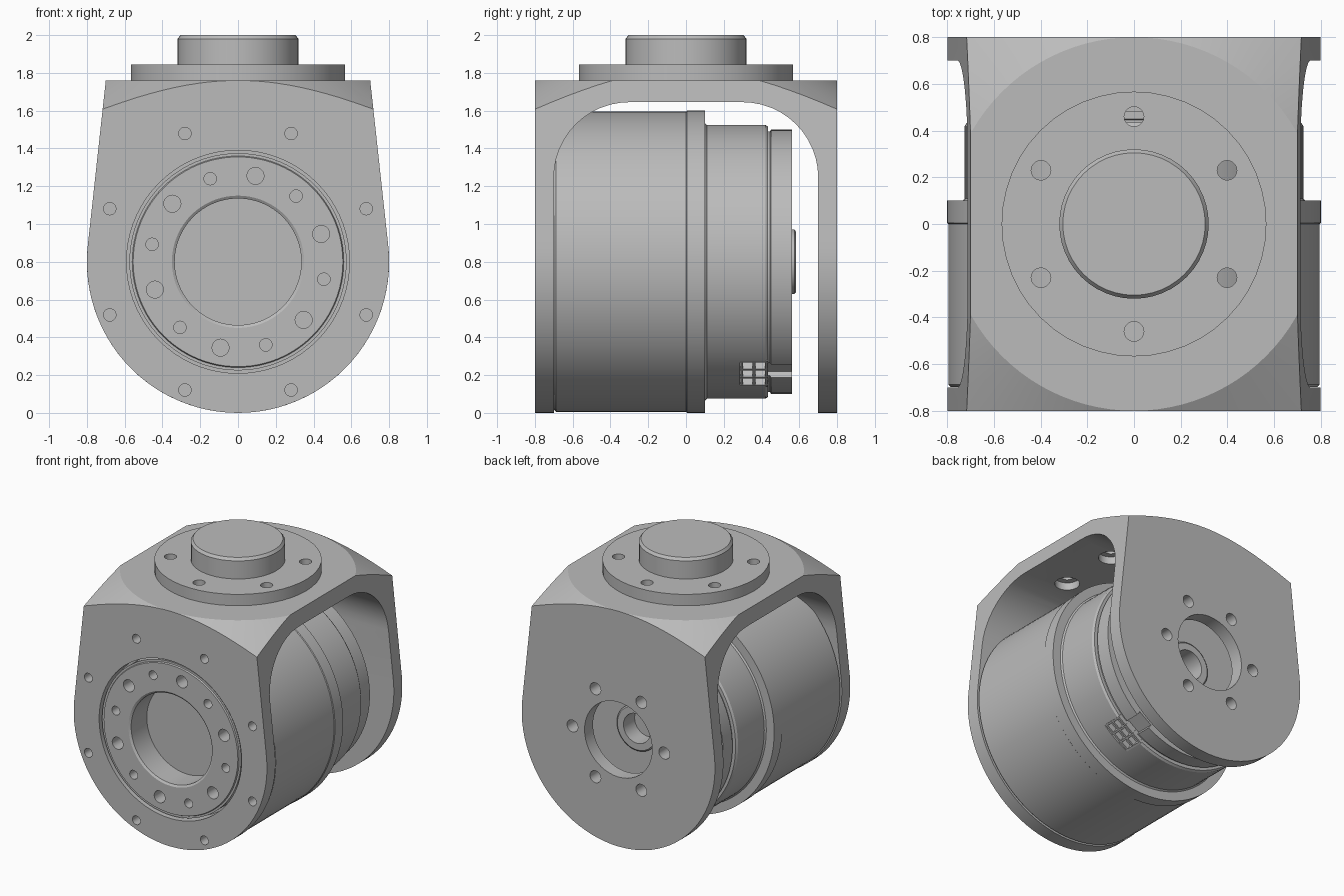
import bpy, bmesh
from math import sin, cos, pi, radians, degrees, atan2, acos, hypot
from mathutils import Matrix, Vector

cube = bpy.data.objects.get("Cube")
if cube:
    bpy.data.objects.remove(cube, do_unlink=True)

grey = bpy.data.materials.new("machined grey")
grey.use_nodes = True
GREY = (0.5, 0.5, 0.5, 1)
grey.diffuse_color = GREY
grey.node_tree.nodes["Principled BSDF"].inputs["Base Color"].default_value = GREY

AXIS_Z = 0.8                                   # height of the drum axis
UP = Matrix.Identity(4)
# Local z runs along world +y, local x stays x, local y points down
ALONG_Y = Matrix.Translation((0, 0, AXIS_Z)) @ Matrix.Rotation(-pi / 2, 4, 'X')


def finish(name, bm):
    bmesh.ops.recalc_face_normals(bm, faces=bm.faces)
    mesh = bpy.data.meshes.new(name)
    bm.to_mesh(mesh)
    bm.free()
    mesh.materials.append(grey)
    ob = bpy.data.objects.new(name, mesh)
    bpy.context.collection.objects.link(ob)
    return ob


def lathe(name, profile, frame, segs=72):
    """Revolve (radius, height) points; radius 0 closes an end."""
    bm = bmesh.new()
    verts = [bm.verts.new((r, 0, h)) for r, h in profile]
    edges = [bm.edges.new(pair) for pair in zip(verts, verts[1:])]
    bmesh.ops.spin(bm, geom=verts + edges, axis=(0, 0, 1), cent=(0, 0, 0),
                   angle=2 * pi, steps=segs, use_duplicate=False)
    bmesh.ops.remove_doubles(bm, verts=bm.verts, dist=1e-5)
    bmesh.ops.transform(bm, matrix=frame, verts=bm.verts)
    return finish(name, bm)


def extrude(name, points, depth):
    bm = bmesh.new()
    face = bm.faces.new([bm.verts.new(p) for p in points])
    out = bmesh.ops.extrude_face_region(bm, geom=[face])
    moved = [v for v in out["geom"] if isinstance(v, bmesh.types.BMVert)]
    bmesh.ops.translate(bm, vec=depth, verts=moved)
    return finish(name, bm)


def ring_of_holes(frame, ring, start, count, radius, low, high, segs=20):
    """Cutter made of cylinders spaced evenly around a circle."""
    bm = bmesh.new()
    for i in range(count):
        a = radians(start) + 2 * pi * i / count
        place = Matrix.Translation((ring * cos(a), ring * sin(a), (low + high) / 2))
        bmesh.ops.create_cone(bm, cap_ends=True, segments=segs, radius1=radius,
                              radius2=radius, depth=high - low, matrix=frame @ place)
    return finish("hole_cutter", bm)


def box(name, size, frame):
    bm = bmesh.new()
    bmesh.ops.create_cube(bm, size=1, matrix=frame @ Matrix.Diagonal((*size, 1)))
    return finish(name, bm)


def boolean(ob, cutter, operation='DIFFERENCE'):
    mod = ob.modifiers.new("cut", 'BOOLEAN')
    mod.object, mod.operation, mod.solver = cutter, operation, 'EXACT'
    bpy.context.view_layer.objects.active = ob
    bpy.ops.object.modifier_apply(modifier=mod.name)
    bpy.data.objects.remove(cutter, do_unlink=True)


# Fork bracket: tapered outline with a round bottom, run front to back
top_x, top_z, R = 0.7, 1.76, 0.8
rise = top_z - AXIS_Z
tangent = atan2(rise, top_x) - acos(R / hypot(top_x, rise))
outline = [(-top_x, -0.8, top_z), (top_x, -0.8, top_z)]
steps = 48
for i in range(steps + 1):
    a = tangent - (pi + 2 * tangent) * i / steps
    outline.append((R * cos(a), -0.8, AXIS_Z + R * sin(a)))
bracket = extrude("fork_bracket", outline, (0, 1.6, 0))

# Opening between the two arms, with large rounded corners
corner, roof = 0.4, 1.645
opening = [(-1, -0.7, -0.2), (-1, 0.7, -0.2)]
for side, first in ((1, 0), (-1, 90)):
    for i in range(13):
        a = radians(first + 90 * i / 12)
        opening.append((-1, side * (0.7 - corner) + corner * cos(a),
                        roof - corner + corner * sin(a)))
boolean(bracket, extrude("opening_cutter", opening, (2, 0, 0)))

# Conical chamfer around the top
slope = 1.8
cone = [(0, -0.1), (R + slope * (top_z + 0.1), -0.1), (R - slope * 0.1, top_z + 0.1),
        (0, top_z + 0.1)]
boolean(bracket, lathe("cone_cutter", cone, UP, 96), 'INTERSECT')

# Front opening, rear opening and their screw holes
boolean(bracket, ring_of_holes(ALONG_Y, 0, 0, 1, 0.59, -0.9, -0.65, 72))
boolean(bracket, ring_of_holes(ALONG_Y, 0.735, 22.5, 8, 0.033, -0.9, -0.65))
boolean(bracket, ring_of_holes(ALONG_Y, 0, 0, 1, 0.28, 0.65, 0.9, 48))
boolean(bracket, ring_of_holes(ALONG_Y, 0.38, 0, 6, 0.045, 0.65, 0.9))
boolean(bracket, ring_of_holes(UP, 0.46, 30, 6, 0.042, 1.6, 1.9))
boolean(bracket, ring_of_holes(UP, 0.46, 30, 6, 0.085, 1.6, 1.7))

# Top mounting flange with its spigot
flange = lathe("top_flange", [(0, 1.755), (0.567, 1.755), (0.567, 1.845), (0.32, 1.845),
                              (0.32, 1.98), (0.305, 2.0), (0, 2.0)], UP, 48)
boolean(flange, ring_of_holes(UP, 0.46, 30, 6, 0.042, 1.7, 1.9))

# Motor drum: front face with blind bore, stepped body, hollow rear hub
drum_profile = [
    (0, -0.6), (0.335, -0.6), (0.335, -0.785), (0.35, -0.795), (0.555, -0.795),
    (0.56, -0.785), (0.575, -0.785), (0.575, -0.698), (0.785, -0.698), (0.795, -0.688),
    (0.795, 0.0), (0.8, 0.005), (0.8, 0.1), (0.735, 0.1), (0.725, 0.11),
    (0.725, 0.42), (0.715, 0.435), (0.69, 0.435), (0.69, 0.445), (0.7, 0.45),
    (0.7, 0.56), (0.17, 0.56), (0.17, 0.575), (0.16, 0.582), (0.11, 0.582),
    (0.11, 0.45), (0, 0.45)]
drum = lathe("motor_drum", drum_profile, ALONG_Y, 96)
boolean(drum, ring_of_holes(ALONG_Y, 0.464, -78.5, 6, 0.045, -0.9, -0.68))
boolean(drum, ring_of_holes(ALONG_Y, 0.464, -48.5, 6, 0.033, -0.9, -0.7))

# Cable socket low on the drum: a pocket, a grid of ribs and a slot behind it
angle = radians(56)
SOCKET = Matrix.Translation((0, 0, AXIS_Z)) @ Matrix.Rotation(angle, 4, 'Y')


def at(radius, y, across=0):
    return SOCKET @ Matrix.Translation((radius, y, across))


boolean(drum, box("pocket_cutter", (0.12, 0.15, 0.24), at(0.73, 0.36)))
boolean(drum, box("slot_cutter", (0.12, 0.16, 0.12), at(0.72, 0.51)))
ribs = []
for i in range(4):
    ribs.append(box("socket_rib_long", (0.05, 0.15, 0.014), at(0.69, 0.36, -0.113 + 0.075 * i)))
for i in range(3):
    ribs.append(box("socket_rib_cross", (0.048, 0.014, 0.24), at(0.689, 0.295 + 0.065 * i)))

# Smooth the round surfaces and keep machined edges crisp
bpy.ops.object.select_all(action='DESELECT')
for ob in (bracket, flange, drum):
    ob.select_set(True)
bpy.context.view_layer.objects.active = drum
bpy.ops.object.shade_smooth_by_angle(angle=radians(25))
